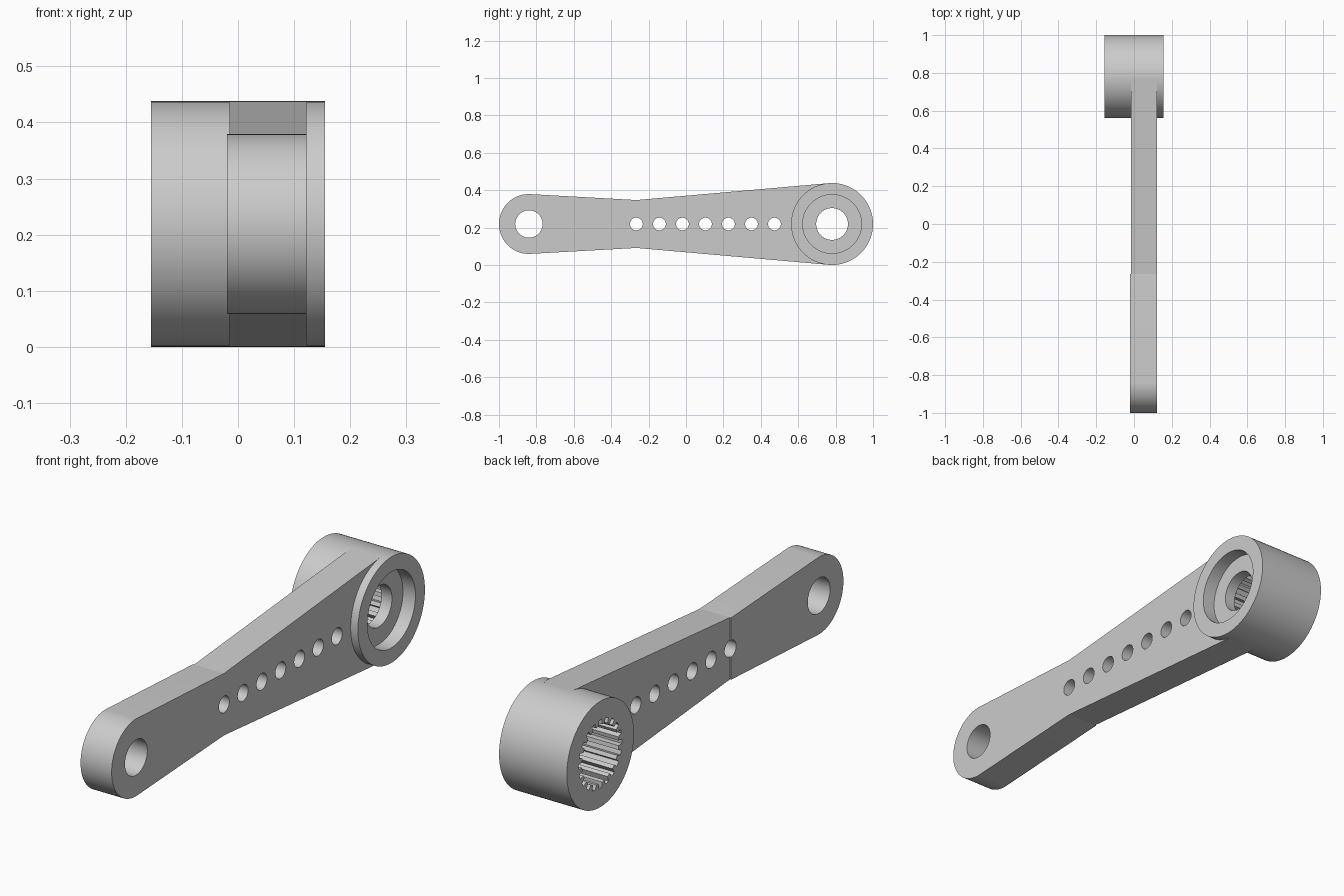
import bpy, bmesh
from math import sin, cos, pi, radians

cube = bpy.data.objects.get("Cube")
if cube:
    bpy.data.objects.remove(cube)

MID = 0.219          # height of the centre line
BOSS_Y, TIP_Y, WAIST_Y = 0.781, -0.84, -0.265
ARM_X = 0.122        # outer face of the arm

steel = bpy.data.materials.new("grey_steel")
steel.diffuse_color = (0.6, 0.6, 0.6, 1)
steel.use_nodes = True
steel.node_tree.nodes["Principled BSDF"].inputs["Base Color"].default_value = (0.6, 0.6, 0.6, 1)


def arc(y, r, start=0, end=2 * pi, n=96):
    """Points (y, height above centre line) on a circle or arc."""
    steps = n if end - start > 6.28 else n - 1
    return [(y + r * cos(start + (end - start) * i / steps),
             r * sin(start + (end - start) * i / steps)) for i in range(n)]


def prism(name, outline, x0, x1):
    """Extrude a side outline along x."""
    bm = bmesh.new()
    face = bm.faces.new([bm.verts.new((x0, y, MID + h)) for y, h in outline])
    new = bmesh.ops.extrude_face_region(bm, geom=[face])["geom"]
    bmesh.ops.translate(bm, vec=(x1 - x0, 0, 0),
                        verts=[v for v in new if isinstance(v, bmesh.types.BMVert)])
    bmesh.ops.recalc_face_normals(bm, faces=bm.faces)
    mesh = bpy.data.meshes.new(name)
    bm.to_mesh(mesh)
    bm.free()
    mesh.materials.append(steel)
    ob = bpy.data.objects.new(name, mesh)
    bpy.context.collection.objects.link(ob)
    return ob


def combine(target, other, operation):
    """Boolean another part into the target and discard it."""
    other.hide_render = True
    mod = target.modifiers.new(operation.lower(), "BOOLEAN")
    mod.operation, mod.solver, mod.object = operation, "EXACT", other
    bpy.context.view_layer.objects.active = target
    bpy.ops.object.modifier_apply(modifier=mod.name)
    bpy.data.objects.remove(other)


# Front arm: rounded tip narrowing to the waist
tip = arc(TIP_Y, 0.16, pi / 2, 3 * pi / 2, 49)
lever = prism("crank_lever", tip + [(WAIST_Y, -0.128), (WAIST_Y, 0.128)], -0.02, ARM_X)

# Rear arm: slightly thinner, widening to meet the boss
upper = [(WAIST_Y - 0.03, 0.12), (WAIST_Y, 0.128), (BOSS_Y - 0.02, 0.218)]
lower = [(y, -h) for y, h in reversed(upper)]
combine(lever, prism("rear_arm", upper + lower, -0.015, ARM_X), "UNION")

# Round boss
combine(lever, prism("boss", arc(BOSS_Y, 0.219), -0.155, 0.155), "UNION")

# Splined socket on the inner side
TEETH = 20
spline = []
for i in range(TEETH):
    for offset, r in ((-0.28, 0.12), (-0.22, 0.142), (0.22, 0.142), (0.28, 0.12)):
        a = 2 * pi * (i + offset) / TEETH
        spline.append((BOSS_Y + r * cos(a), r * sin(a)))
combine(lever, prism("spline_cutter", spline, -0.2, 0.05), "DIFFERENCE")

# Recess on the outer side and the bolt hole between them
combine(lever, prism("recess_cutter", arc(BOSS_Y, 0.157), 0.098, 0.2), "DIFFERENCE")
combine(lever, prism("bolt_cutter", arc(BOSS_Y, 0.085), -0.2, 0.2), "DIFFERENCE")

# Tip hole and the row of lightening holes
combine(lever, prism("tip_hole_cutter", arc(TIP_Y, 0.073), -0.2, 0.2), "DIFFERENCE")
for i in range(7):
    y = WAIST_Y + 0.123 * i
    combine(lever, prism("small_hole_cutter", arc(y, 0.034, n=64), -0.2, 0.2), "DIFFERENCE")

# Smooth the round walls, keep the waist crease and rims sharp
bpy.ops.object.select_all(action="DESELECT")
lever.select_set(True)
bpy.context.view_layer.objects.active = lever
bpy.ops.object.shade_smooth_by_angle(angle=radians(6.5))
